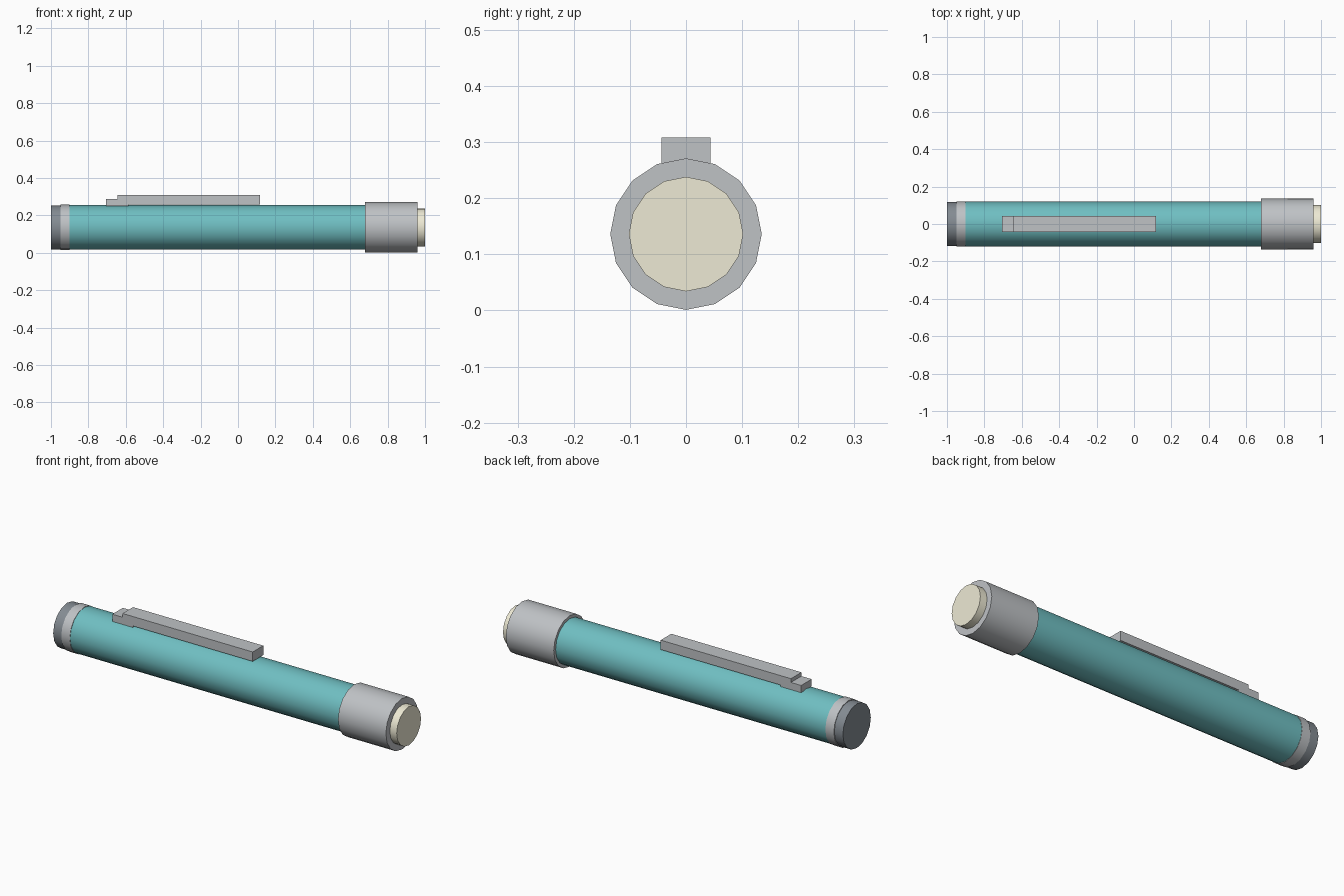
import bpy
import math

if "Cube" in bpy.data.objects:
    bpy.data.objects.remove(bpy.data.objects["Cube"])

AXIS_Z = 0.136  # height of the barrel's centre line


def material(name, rgb):
    m = bpy.data.materials.new(name)
    m.diffuse_color = (*rgb, 1)
    m.use_nodes = True
    m.node_tree.nodes["Principled BSDF"].inputs["Base Color"].default_value = m.diffuse_color
    return m


def barrel(name, x0, x1, radius, mat=None):
    """16-sided closed cylinder lying along x."""
    bpy.ops.mesh.primitive_cylinder_add(
        vertices=16, radius=radius, depth=x1 - x0,
        location=((x0 + x1) / 2, 0, AXIS_Z), rotation=(0, math.pi / 2, 0))
    ob = bpy.context.object
    ob.name = name
    bpy.ops.object.transform_apply(location=False, rotation=True, scale=True)
    bpy.ops.object.shade_smooth_by_angle(angle=math.radians(40))
    if mat:
        ob.data.materials.append(mat)
    return ob


def block(name, x0, x1, half_width, z0, z1):
    bpy.ops.mesh.primitive_cube_add(size=1, location=((x0 + x1) / 2, 0, (z0 + z1) / 2))
    ob = bpy.context.object
    ob.name = name
    ob.scale = (x1 - x0, 2 * half_width, z1 - z0)
    bpy.ops.object.transform_apply(location=False, rotation=False, scale=True)
    return ob


teal = material("teal", (0.16, 0.52, 0.54))
cream = material("cream", (0.85, 0.82, 0.66))
dark = material("dark_grey", (0.23, 0.26, 0.29))
silver = material("silver", (0.52, 0.54, 0.56))

# Barrel, from tail to lens
barrel("tail_cap", -1.0, -0.95, 0.117, dark)
barrel("tail_band", -0.95, -0.90, 0.121, silver)
barrel("body", -0.90, 0.68, 0.119, teal)
barrel("head", 0.68, 0.96, 0.135, silver)
barrel("lens", 0.96, 1.0, 0.102, cream)

# Pocket clip: long bar floating just above the body, on a foot
for part in (block("clip_bar", -0.645, 0.117, 0.044, 0.258, 0.308),
             block("clip_foot", -0.705, -0.585, 0.044, 0.25, 0.288)):
    part.data.materials.append(silver)
